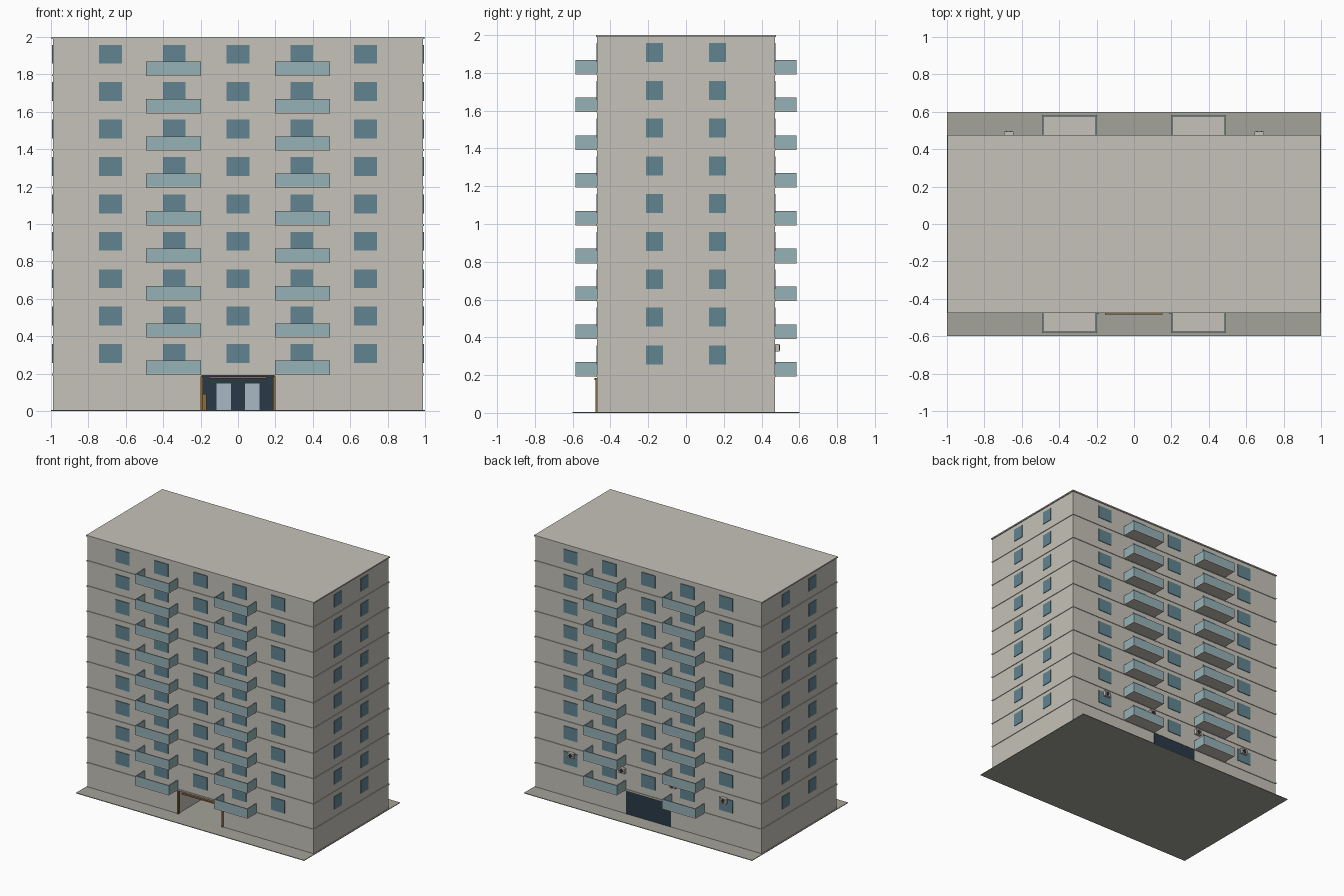
import bpy, bmesh
from mathutils import Matrix

if "Cube" in bpy.data.objects:
    bpy.data.objects.remove(bpy.data.objects["Cube"])

W, D, FLOORS, H = 0.99, 0.47, 9, 0.2   # half width, half depth, upper storeys, storey height


def mat(name, rgb):
    m = bpy.data.materials.new(name)
    m.diffuse_color = (*rgb, 1)
    m.use_nodes = True
    m.node_tree.nodes["Principled BSDF"].inputs["Base Color"].default_value = m.diffuse_color
    return m


WALL = mat("wall", (0.56, 0.54, 0.48))
GROUND = mat("paving", (0.37, 0.37, 0.32))
GLASS = mat("window_glass", (0.12, 0.23, 0.28))
RAIL = mat("balcony_panel", (0.30, 0.44, 0.47))
NAVY = mat("entrance_navy", (0.023, 0.042, 0.065))
PANE = mat("door_pane", (0.40, 0.48, 0.55))
WOOD = mat("timber", (0.26, 0.15, 0.055))
DARK = mat("fan_dark", (0.03, 0.03, 0.03))


def add_box(bm, x0, x1, y0, y1, z0, z1):
    m = Matrix.Translation(((x0 + x1) / 2, (y0 + y1) / 2, (z0 + z1) / 2))
    m = m @ Matrix.Diagonal((abs(x1 - x0), abs(y1 - y0), abs(z1 - z0), 1))
    bmesh.ops.create_cube(bm, size=1, matrix=m)


def finish(name, bm, material):
    me = bpy.data.meshes.new(name)
    bm.to_mesh(me)
    bm.free()
    me.materials.append(material)
    ob = bpy.data.objects.new(name, me)
    bpy.context.collection.objects.link(ob)
    return ob


def boxes(name, material, items):
    bm = bmesh.new()
    for b in items:
        add_box(bm, *b)
    return finish(name, bm, material)


# Ground slab, walls either side of the entrance passage, upper block, roof
boxes("ground_slab", GROUND, [(-1, 1, -0.6, 0.6, 0, 0.005)])
boxes("ground_floor_walls", WALL, [(-W, -0.195, -D, D, 0.005, 0.19), (0.195, W, -D, D, 0.005, 0.19)])
boxes("upper_walls", WALL, [(-W, W, -D, D, 0.19, 1.992)])
boxes("roof_slab", WALL, [(-0.998, 0.998, -D - 0.007, D + 0.007, 1.99, 2.0)])

# Thin ledge at every storey
boxes("floor_ledges", WALL, [(-W - 0.005, W + 0.005, -D - 0.005, D + 0.005, k * H - 0.01, k * H)
                             for k in range(1, FLOORS + 1)])

# Windows on all four sides
front, side = [], []
for k in range(1, FLOORS + 1):
    z0, z1 = k * H + 0.057, k * H + 0.158
    for s in (-1, 1):
        for cx in (-0.681, -0.341, 0, 0.341, 0.681):
            front.append((cx - 0.061, cx + 0.061, s * (D - 0.01), s * (D + 0.005), z0, z1))
        for cy in (-0.167, 0.167):
            side.append((s * (W - 0.01), s * (W + 0.005), cy - 0.046, cy + 0.046, z0, z1))
boxes("long_side_windows", GLASS, front)
boxes("end_windows", GLASS, side)

# Balconies: floor slab and three parapet panels
slabs, panels = [], []
for k in range(1, FLOORS + 1):
    z = k * H - 0.008
    for s in (-1, 1):
        for cx in (-0.345, 0.345):
            x0, x1, yo = cx - 0.147, cx + 0.147, s * 0.584
            slabs.append((x0, x1, s * D, yo, z, z + 0.008))
            zp = (z + 0.008, z + 0.077)
            panels.append((x0, x1, yo - s * 0.008, yo, *zp))
            panels.append((x0, x0 + 0.008, s * D, yo - s * 0.008, *zp))
            panels.append((x1 - 0.008, x1, s * D, yo - s * 0.008, *zp))
boxes("balcony_slabs", WALL, slabs)
boxes("balcony_panels", RAIL, panels)

# Entrance passage: rear screen, door panes, timber posts, beam, small cabinet
boxes("entrance_screen", NAVY, [(-0.197, 0.197, D - 0.015, D + 0.002, 0.005, 0.19)])
boxes("entrance_door_panes", PANE, [(s * 0.038, s * 0.116, D - 0.02, D - 0.013, 0.005, 0.147) for s in (-1, 1)])
boxes("entrance_posts", WOOD, [(s * 0.188, s * 0.202, -D - 0.008, -D + 0.01, 0.005, 0.185) for s in (-1, 1)])
boxes("entrance_beam", WOOD, [(-0.155, 0.153, -D - 0.014, -D + 0.005, 0.174, 0.185)])
boxes("passage_cabinet", WOOD, [(-0.194, -0.168, 0.15, 0.3, 0.005, 0.092)])

# Air conditioners on the rear of the first storey, each with a round fan
AC_X = (-0.67, -0.223, 0.223, 0.67)
boxes("air_conditioners", WALL, [(x - 0.026, x + 0.026, D, 0.494, 0.325, 0.365) for x in AC_X])
bm = bmesh.new()
for x in AC_X:
    m = Matrix.Translation((x, 0.495, 0.345)) @ Matrix.Rotation(1.570796, 4, 'X')
    bmesh.ops.create_cone(bm, cap_ends=True, segments=16, radius1=0.015, radius2=0.015, depth=0.004, matrix=m)
finish("air_conditioner_fans", bm, DARK)
